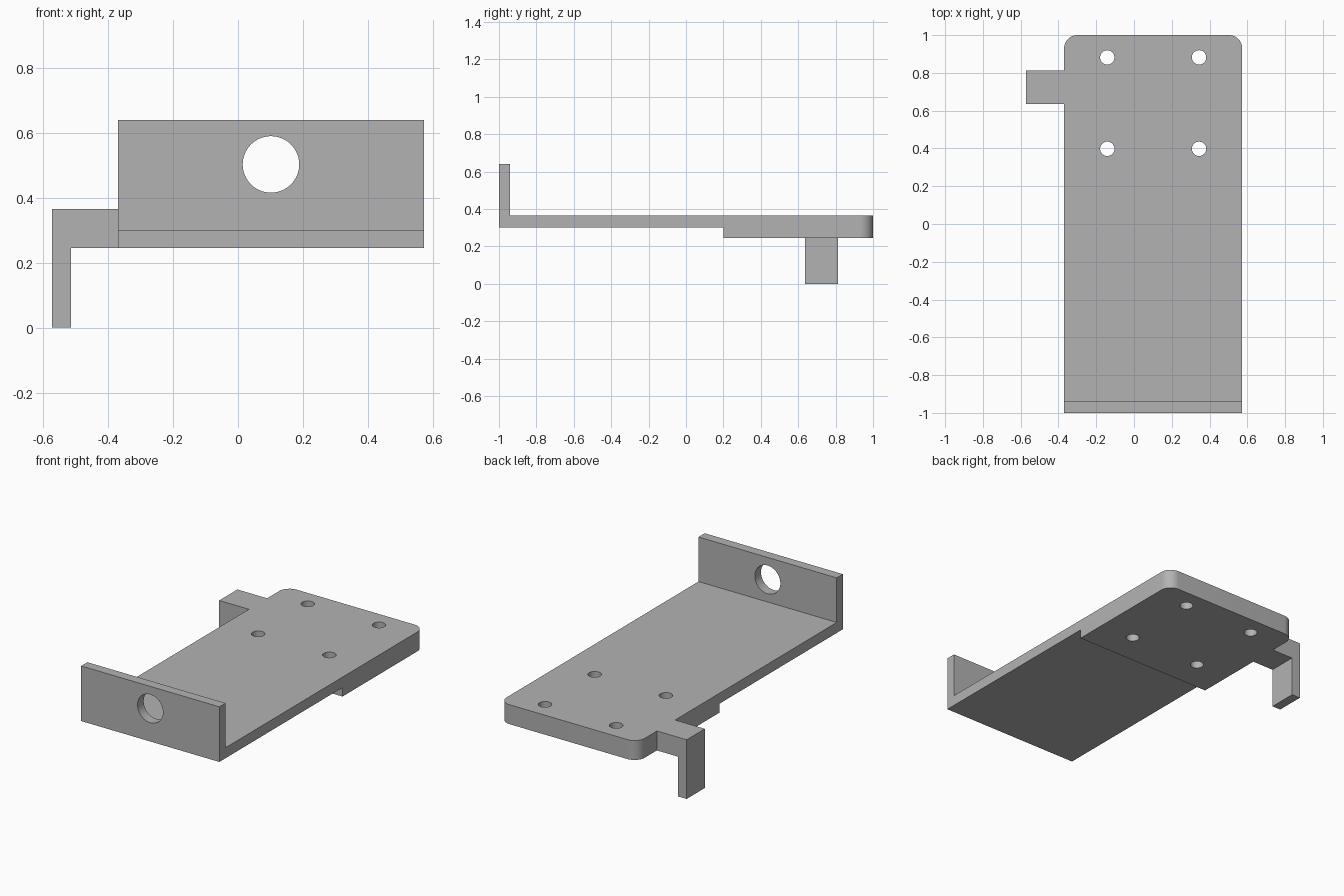
import bpy
import bmesh
from math import radians
from mathutils import Matrix, Vector

cube = bpy.data.objects.get("Cube")
if cube:
    bpy.data.objects.remove(cube, do_unlink=True)

grey = bpy.data.materials.new("plain grey")
grey.use_nodes = True
colour = (0.45, 0.45, 0.45, 1)
grey.diffuse_color = colour
grey.node_tree.nodes["Principled BSDF"].inputs["Base Color"].default_value = colour

LEFT, RIGHT = 0.573, -0.37
MIDDLE = (LEFT + RIGHT) / 2
TOP, THIN, THICK = 0.365, 0.30, 0.245


def finish(bm, name):
    bmesh.ops.recalc_face_normals(bm, faces=bm.faces)
    mesh = bpy.data.meshes.new(name)
    bm.to_mesh(mesh)
    bm.free()
    mesh.materials.append(grey)
    obj = bpy.data.objects.new(name, mesh)
    bpy.context.collection.objects.link(obj)
    return obj


def extrude_profile(points, depth):
    """Extrude a closed outline of 3D points along a vector."""
    bm = bmesh.new()
    face = bm.faces.new([bm.verts.new(p) for p in points])
    new = bmesh.ops.extrude_face_region(bm, geom=[face])["geom"]
    verts = [v for v in new if isinstance(v, bmesh.types.BMVert)]
    bmesh.ops.translate(bm, verts=verts, vec=Vector(depth))
    return bm


def add_cylinder(bm, centre, radius, depth, turn=0, sides=48):
    matrix = Matrix.Translation(centre) @ Matrix.Rotation(turn, 4, "X")
    bmesh.ops.create_cone(bm, cap_ends=True, segments=sides, radius1=radius,
                          radius2=radius, depth=depth, matrix=matrix)


# Stepped base plate with upright front flange, as one side profile
side = [(-1, THIN), (0.2, THIN), (0.2, THICK), (1, THICK),
        (1, TOP), (-0.94, TOP), (-0.94, 0.64), (-1, 0.64)]
bm = extrude_profile([(RIGHT, y, z) for y, z in side], (LEFT - RIGHT, 0, 0))

# Rounded back corners
corners = [e for e in bm.edges
           if all(v.co.y > 0.99 for v in e.verts)
           and abs(e.verts[0].co.x - e.verts[1].co.x) < 0.01]
bmesh.ops.bevel(bm, geom=corners, offset=0.07, segments=12,
                profile=0.5, affect="EDGES")
plate = finish(bm, "base_plate")

# Four screw holes and the large flange hole
bm = bmesh.new()
for dx in (-0.243, 0.243):
    for y in (0.398, 0.882):
        add_cylinder(bm, (MIDDLE + dx, y, 0.3), 0.038, 0.4)
add_cylinder(bm, (MIDDLE, -0.97, 0.503), 0.087, 0.2, radians(90), 64)
cutter = finish(bm, "hole_cutter")
cutter.hide_render = True

holes = plate.modifiers.new("holes", "BOOLEAN")
holes.operation = "DIFFERENCE"
holes.solver = "EXACT"
holes.object = cutter
bpy.context.view_layer.objects.active = plate
plate.select_set(True)
bpy.ops.object.modifier_apply(modifier=holes.name)
bpy.data.objects.remove(cutter, do_unlink=True)
bpy.ops.object.shade_smooth_by_angle(angle=radians(30))

# Side arm with a leg reaching down
hook = [(RIGHT, TOP), (-0.573, TOP), (-0.573, 0), (-0.515, 0),
        (-0.515, THICK), (RIGHT, THICK)]
finish(extrude_profile([(x, 0.635, z) for x, z in hook], (0, 0.177, 0)),
       "side_arm")
